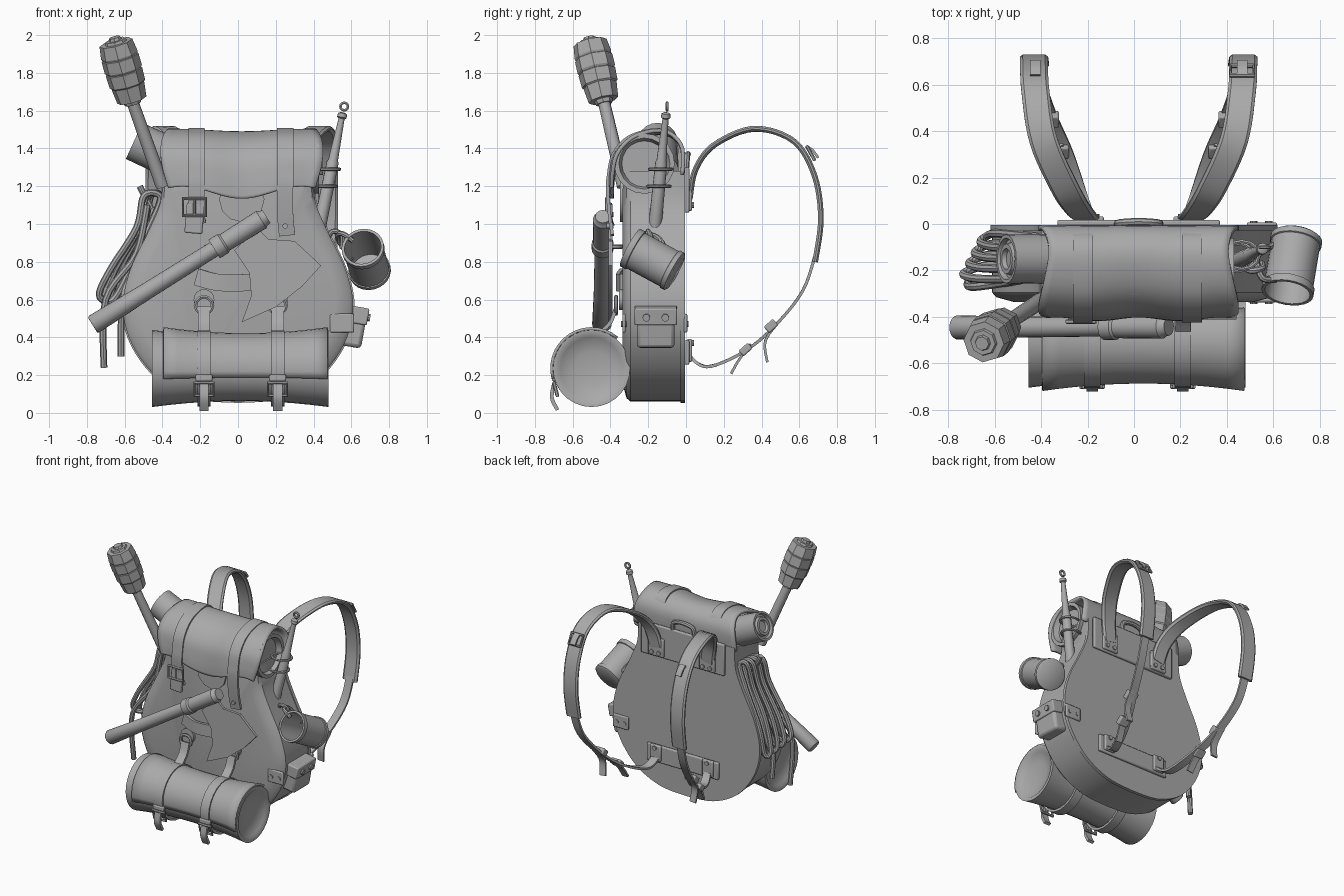
import bpy, bmesh, math
from mathutils import Vector as V, Matrix, Euler

if "Cube" in bpy.data.objects:
    bpy.data.objects.remove(bpy.data.objects["Cube"], do_unlink=True)

grey = bpy.data.materials.new("plain grey")
grey.use_nodes = True
grey.diffuse_color = (0.4, 0.4, 0.4, 1)
grey.node_tree.nodes["Principled BSDF"].inputs["Base Color"].default_value = (0.4, 0.4, 0.4, 1)


def build(name, verts, faces, angle=35):
    """Mesh object with outward normals and sharp edges kept."""
    bm = bmesh.new()
    vs = [bm.verts.new(v) for v in verts]
    for f in faces:
        bm.faces.new([vs[i] for i in f])
    bmesh.ops.remove_doubles(bm, verts=bm.verts, dist=1e-5)
    bmesh.ops.recalc_face_normals(bm, faces=bm.faces)
    me = bpy.data.meshes.new(name)
    bm.to_mesh(me)
    bm.free()
    me.materials.append(grey)
    me.shade_smooth()
    me.set_sharp_from_angle(angle=math.radians(angle))
    ob = bpy.data.objects.new(name, me)
    bpy.context.collection.objects.link(ob)
    return ob


def spline(pts, steps=6, closed=False):
    """Smooth path through the points."""
    p, n, out = [V(q) for q in pts], len(pts), []
    at = (lambda i: p[i % n]) if closed else (lambda i: p[min(max(i, 0), n - 1)])
    for i in range(n if closed else n - 1):
        a, b, c, d = (at(i + k) for k in (-1, 0, 1, 2))
        for s in range(steps):
            t = s / steps
            out.append(b + (c - a) * t / 2 + (a - b * 2.5 + c * 2 - d / 2) * t**2
                       + ((b - c) * 3 + d - a) * t**3 / 2)
    return out if closed else out + [p[-1]]


def rings_to_faces(n, k, closed):
    f = [(i * k + j, i * k + (j + 1) % k, (i + 1) % n * k + (j + 1) % k, (i + 1) % n * k + j)
         for i in range(n if closed else n - 1) for j in range(k)]
    return f if closed else f + [tuple(range(k)), tuple(range((n - 1) * k, n * k))]


def sweep(name, pts, section, side=(1, 0, 0), closed=False, steps=6, taper=None):
    path = spline(pts, steps, closed) if steps > 1 else [V(p) for p in pts]
    n, verts = len(path), []
    for i, p in enumerate(path):
        if closed:
            t = path[(i + 1) % n] - path[i - 1]
        else:
            t = path[min(i + 1, n - 1)] - path[max(i - 1, 0)]
        up = t.cross(V(side)).normalized()
        s = up.cross(t).normalized()
        w = taper(i / (n - 1)) if taper else 1
        verts += [p + s * u * w + up * v for u, v in section]
    return build(name, verts, rings_to_faces(n, len(section), closed))


def strap(name, pts, width, thick=0.02, **kw):
    w, h = width / 2, thick / 2
    return sweep(name, pts, [(-w, -h), (w, -h), (w, h), (-w, h)], **kw)


def tube(name, pts, r, sides=8, **kw):
    ring = [(r * math.cos(j * math.tau / sides), r * math.sin(j * math.tau / sides)) for j in range(sides)]
    return sweep(name, pts, ring, **kw)


def sheet(name, rows, cols, point, thick):
    """Thickened cloth; point takes t from 0 to 1 and u from -1 to 1."""
    k = cols + 1
    verts = [point(i / rows, j / cols * 2 - 1) for i in range(rows + 1) for j in range(k)]
    faces = [(i * k + j, i * k + j + 1, i * k + k + j + 1, i * k + k + j) for i in range(rows) for j in range(cols)]
    solid = build(name, verts, faces, 60).modifiers.new("cloth", 'SOLIDIFY')
    solid.thickness, solid.offset = thick, 0


def lathe(name, a, b, profile, sides=20, angle=35):
    """Turn (fraction along a-b, radius) pairs about the axis a-b."""
    a, b = V(a), V(b)
    q = (b - a).to_track_quat('Z', 'Y')
    verts = [a.lerp(b, t) + q @ V((r * math.cos(j * math.tau / sides), r * math.sin(j * math.tau / sides), 0))
             for t, r in profile for j in range(sides)]
    return build(name, verts, rings_to_faces(len(profile), sides, False), angle)


def rod(name, a, b, r, r2=None, sides=16):
    return lathe(name, a, b, [(0, r), (1, r2 or r)], sides)


def box(name, centre, size, rot=(0, 0, 0), bevel=0.008):
    m = Matrix.Translation(centre) @ Euler([math.radians(d) for d in rot]).to_matrix().to_4x4()
    verts = [m @ V((x * size[0] / 2, y * size[1] / 2, z * size[2] / 2))
             for x in (-1, 1) for y in (-1, 1) for z in (-1, 1)]
    ob = build(name, verts, [(0, 1, 3, 2), (4, 5, 7, 6), (0, 1, 5, 4), (2, 3, 7, 6), (0, 2, 6, 4), (1, 3, 7, 5)])
    b = ob.modifiers.new("soft edge", 'BEVEL')
    b.width, b.segments = bevel, 2


def slab(name, outline, layers):
    """Flat x-z outline stacked along y as (y, scale) layers."""
    verts = [(x * s, y, 0.67 + (z - 0.67) * s) for y, s in layers for x, z in outline]
    build(name, verts, rings_to_faces(len(layers), len(outline), False))


def buckle(name, c, w, h, tilt=0):
    ca, sa = math.cos(math.radians(tilt)), math.sin(math.radians(tilt))
    pts = [V(c) + V((x * w / 2, sa * z * h / 2, ca * z * h / 2)) for x, z in ((-1, -1), (1, -1), (1, 1), (-1, 1))]
    tube(name, pts, 0.01, 6, side=(0, 1, 0.1), closed=True, steps=1)
    tube(name + "_prong", [(pts[0] + pts[1]) / 2, (pts[2] + pts[3]) / 2], 0.007, 6, steps=1)


circle = [(math.cos(a * math.pi / 6), math.sin(a * math.pi / 6)) for a in range(12)]

# Pear-shaped pack body with a welted back panel and softly raised front
half = [(0, 0.06, 0), (0.22, 0.08, 0), (0.42, 0.18, 0), (0.56, 0.36, 0), (0.61, 0.56, 0), (0.57, 0.76, 0),
        (0.47, 0.97, 0), (0.41, 1.12, 0), (0.4, 1.28, 0)]
right = [(p.x, p.y) for p in spline(half, 5)]
pear = right + [(-x, z) for x, z in reversed(right[1:])]
slab("pack_body", pear, [(-0.025, 1), (-0.295, 1), (-0.315, 0.97), (-0.335, 0.85)])
slab("back_panel", pear, [(-0.03, 1.012), (-0.005, 1.012)])
strap("front_fold", [(-0.22, -0.34, 0.72), (-0.1, -0.36, 0.69), (0.07, -0.34, 0.69)], 0.09, side=(0, 0, 1))
slab("front_tongue", [(0.02 + 0.12 * c, 1.13 + 0.12 * s) for c, s in circle], [(-0.325, 1), (-0.35, 1)])

# Top roll, drooping cover and closing straps
lathe("top_roll", (-0.37, -0.22, 1.32), (0.43, -0.22, 1.32),
      [(0.02, 0.0), (0.02, 0.12), (0, 0.15), (0.5, 0.14), (1, 0.16), (1, 0.135), (0.95, 0.12), (0.95, 0.0)])
over = [(-0.02, 1.26), (-0.02, 1.4), (-0.08, 1.475), (-0.17, 1.49), (-0.29, 1.45), (-0.37, 1.36), (-0.395, 1.25), (-0.4, 1.17)]
arc = spline([(0, y, z) for y, z in over], 4)


def drape(t, u):
    p = arc[round(t * (len(arc) - 1))]
    return (0.02 + u * 0.435 * (0.94 + 0.05 * math.cos(t * 9)), p.y + 0.008 * t * math.cos(u * 7),
            p.z - 0.03 * t * t * math.cos(u * 4) - 0.006 * (1 - u * u))


sheet("top_cover", len(arc) - 1, 24, drape, 0.02)
for x, end, nm in ((-0.22, 1.0, "right"), (0.25, 0.94, "left")):
    path = [(x, y - 0.015 * (z < 1.46), z + 0.008) for y, z in over] + [(x, -0.405, 1.05), (x + 0.01, -0.39, end)]
    strap("cover_strap_" + nm, path, 0.085, 0.018)
    rod("cover_stud_" + nm, (x, -0.385, end + 0.05), (x, -0.42, end + 0.05), 0.014)
box("clasp_plate", (-0.23, -0.405, 1.03), (0.095, 0.03, 0.16), (0, 5, 0))
buckle("clasp_frame", (-0.23, -0.42, 1.09), 0.12, 0.09)
lathe("side_roll", (-0.55, -0.15, 1.44), (-0.2, -0.15, 1.28),
      [(0.05, 0.0), (0.05, 0.04), (0, 0.045), (0, 0.065), (0.06, 0.07), (0.06, 0.085), (0, 0.09), (0, 0.105), (1, 0.11)])

# Mallet: handle and banded eight-sided head
top, neck, foot = V((-0.655, -0.515, 1.99)), V((-0.56, -0.435, 1.65)), V((-0.4, -0.33, 1.2))
rod("mallet_handle", foot, neck, 0.036, 0.032, 12)
lathe("mallet_head", neck, top,
      [(-0.04, 0.045), (0.02, 0.05), (0.02, 0.08), (0.25, 0.09), (0.27, 0.097), (0.46, 0.1),
       (0.47, 0.095), (0.5, 0.102), (0.68, 0.101), (0.69, 0.096), (0.72, 0.1), (0.91, 0.09), (0.91, 0.06),
       (0.95, 0.055), (0.95, 0.035), (0.995, 0.03)], 8, 25)

# Slim rod with a ring on top, held by loops
lo, hi = V((0.42, -0.17, 0.93)), V((0.555, -0.105, 1.59))
lathe("side_rod", lo, hi, [(0, 0.036), (0.6, 0.032), (0.62, 0.026), (0.95, 0.016), (0.96, 0.026), (0.99, 0.024), (1, 0.012)], 12)
tube("rod_ring", [(0.562 + 0.02 * c, -0.1, 1.622 + 0.02 * s) for c, s in circle], 0.008, 6, side=(0, 1, 0), closed=True, steps=1)
for z in (1.2, 1.29):
    c = lo.lerp(hi, (z - lo.z) / (hi.z - lo.z))
    tube("rod_loop", [(c.x - 0.03 + 0.075 * a, c.y + 0.06 * s, z) for a, s in circle], 0.009, 6, side=(0, 0, 1), closed=True, steps=1)

# Axe: long handle, collar and fan-shaped blade
butt, tip = V((-0.77, -0.445, 0.465)), V((0.15, -0.44, 1.04))
lathe("axe_handle", butt, tip, [(0, 0.045), (0.01, 0.052), (0.3, 0.045), (0.7, 0.042), (0.7, 0.058), (0.75, 0.058),
                               (0.76, 0.05), (0.97, 0.053), (0.98, 0.045), (1, 0.04)])
edge = [(0.1, 0.98), (0.16, 0.92), (0.3, 0.91), (0.44, 0.78), (0.34, 0.67), (0.2, 0.56), (0.02, 0.48),
        (0.07, 0.62), (0.06, 0.74), (-0.02, 0.86)]
slab("axe_blade", edge, [(-0.41, 1), (-0.39, 1)])
tube("axe_ring", [(-0.12 + 0.05 * c, -0.4 + 0.06 * s, 0.88) for c, s in circle], 0.012, 6, side=(0, 0, 1), closed=True, steps=1)

# Tin cup hung on the left
mouth, base = V((0.66, -0.295, 0.875)), V((0.7, -0.055, 0.745))
lathe("cup", base, mouth, [(0, 0), (0, 0.1), (0.03, 0.112), (0.12, 0.112), (0.13, 0.106), (0.87, 0.106), (0.88, 0.113),
                           (1, 0.113), (1, 0.098), (0.08, 0.095), (0.08, 0)], 24)
tube("cup_handle", [(0.61, -0.24, 0.91), (0.55, -0.23, 0.95), (0.53, -0.14, 0.92), (0.6, -0.09, 0.81)], 0.014, side=(0, 0, 1))
tube("cup_hook", [(0.46, -0.17, 0.9), (0.5, -0.2, 0.96), (0.55, -0.19, 0.94), (0.55, -0.17, 0.87)], 0.014, side=(0, 1, 0))

# Side pocket with riveted tab
box("side_pocket", (0.605, -0.16, 0.455), (0.13, 0.2, 0.21), (0, 10, 0), 0.02)
box("pocket_flap", (0.615, -0.16, 0.52), (0.15, 0.225, 0.09), (0, 10, 0))
for y in (-0.328, -0.002):
    box("pocket_tab", (0.55, y, 0.475), (0.13, 0.018, 0.1))
    for x in (0.515, 0.58):
        rod("pocket_rivet", (x, y - 0.016, 0.47), (x, y + 0.014, 0.47), 0.016, sides=10)
for y in (-0.21, -0.11):
    rod("flap_rivet", (0.66, y, 0.51), (0.7, y, 0.503), 0.02, sides=10)

# Rope coil on the right
rod("rope_peg", (-0.46, -0.16, 1.08), (-0.52, -0.16, 1.2), 0.018, sides=10)
for i in range(4):
    y, d = -0.08 - 0.045 * i, 0.025 * i
    tube("rope_loop", [(-0.46 - d / 2, y, 1.15), (-0.5 - d / 2, y - 0.02, 0.98), (-0.6 - d, y - 0.02, 0.76), (-0.66 - d, y, 0.55 + d),
                       (-0.63 - d / 2, y + 0.03, 0.52 + d), (-0.59, y + 0.04, 0.72), (-0.47, y + 0.03, 0.98), (-0.41, y + 0.02, 1.14)],
         0.018, side=(0, 1, 0), closed=True)
for d, z in ((0, 0.3), (0.09, 0.24)):
    tube("rope_tail", [(-0.48, -0.15 - d, 1.1), (-0.54, -0.16 - d, 0.84), (-0.61 - d, -0.18 - d, 0.6), (-0.62 - d, -0.15 - d, z)],
         0.018, side=(0, 1, 0))

# Lower bedroll: waisted roll with dished ends, overlapping sheet and straps
cy, cz, cx, reach = -0.5, 0.235, 0.013, 0.467
waist = lambda u: 0.172 + 0.032 * u * u
lathe("bedroll", (cx - reach, cy, cz), (cx + reach, cy, cz),
      [(0.04, 0), (0.035, 0.09), (0.015, 0.165), (0, 0.18)] + [((u + 5) / 10, waist(u / 5)) for u in range(-5, 6)]
      + [(1, 0.18), (0.985, 0.165), (0.965, 0.09), (0.96, 0)], 28, 50)


def wrap(t, u):
    a, r = math.radians(50 + 145 * t), waist(u) + 0.008
    return (0.04 + u * 0.435, cy + r * math.cos(a), cz + r * math.sin(a))


sheet("bedroll_sheet", 14, 12, wrap, 0.014)
for x in (-0.18, 0.21):
    strap("bedroll_strap", [(x, cy + 0.197 * c, cz + 0.193 * s) for c, s in circle], 0.07, 0.018, closed=True, steps=2)
    box("strap_keeper", (x, -0.695, 0.185), (0.09, 0.03, 0.035))
    buckle("bedroll_buckle", (x, -0.69, 0.125), 0.1, 0.07, -15)
    strap("strap_tail", [(x, -0.7, 0.15), (x, -0.71, 0.08), (x, -0.68, 0.015)], 0.05)
    strap("hanger_strap", [(x, -0.46, 0.42), (x, -0.4, 0.48), (x, -0.37, 0.56)], 0.065)
    tube("hanger_ring", [(x + 0.045 * c, -0.37, 0.57 + 0.045 * s) for c, s in circle], 0.011, 6, side=(0, 1, 0), closed=True, steps=1)
    rod("hanger_stud", (x, -0.32, 0.6), (x, -0.355, 0.6), 0.055)

# Back plates and carrying handle
box("upper_plate", (0.02, 0.005, 1.18), (0.7, 0.025, 0.24))
box("lower_plate", (0.02, 0.005, 0.32), (0.6, 0.025, 0.13))
tube("carry_handle", [(-0.07, 0.0, 1.28), (-0.06, 0.005, 1.35), (0.02, 0.01, 1.37), (0.1, 0.005, 1.35), (0.11, 0.0, 1.28)], 0.016, side=(0, 1, 0))

# Shoulder straps: padded upper part, narrow lower part, loose tails and tabs
pad = [(-0.06, -0.005), (-0.048, -0.014), (0.048, -0.014), (0.06, -0.005), (0.06, 0.005), (0.045, 0.016), (-0.045, 0.016), (-0.06, 0.005)]
for s in (-1, 1):
    flip = lambda pts: [(0.02 + s * (x - 0.02), y, z) for x, y, z in pts]
    sweep("shoulder_pad", flip([(0.235, 0.02, 1.14), (0.27, 0.05, 1.29), (0.335, 0.15, 1.42), (0.43, 0.36, 1.505), (0.464, 0.57, 1.44),
                                (0.47, 0.68, 1.26), (0.47, 0.715, 1.03), (0.465, 0.685, 0.8)]),
          pad, taper=lambda t: 0.95 + 0.05 * min(1, t * 4))
    strap("shoulder_strap", flip([(0.47, 0.695, 0.88), (0.455, 0.62, 0.65), (0.4, 0.46, 0.45), (0.33, 0.3, 0.32),
                                  (0.27, 0.12, 0.245), (0.24, 0.03, 0.29), (0.24, 0.02, 0.35)]), 0.06, 0.016)
    strap("upper_tail", flip([(0.42, 0.49, 0.48), (0.41, 0.42, 0.38), (0.4, 0.43, 0.27)]), 0.05, 0.014)
    strap("lower_tail", flip([(0.37, 0.34, 0.36), (0.35, 0.28, 0.28), (0.34, 0.24, 0.21)]), 0.05, 0.014)
    strap("pad_tail", flip([(0.465, 0.64, 1.41), (0.465, 0.67, 1.39), (0.465, 0.7, 1.35)]), 0.045, 0.014)
    for nm, c, size in (("shoulder_keeper", (0.405, 0.45, 0.46), (0.085, 0.065, 0.045)),
                        ("shoulder_slider", (0.36, 0.315, 0.335), (0.08, 0.065, 0.04))):
        box(nm, flip([c])[0], size, (42, 0, 0))
    top_x, low_x = flip([(0.235, 0, 0), (0.24, 0, 0)])
    box("upper_tab", (top_x[0], 0.018, 1.14), (0.13, 0.03, 0.14))
    box("lower_tab", (low_x[0], 0.018, 0.33), (0.09, 0.03, 0.12))
    for x, z in ((top_x[0] - 0.03, 1.1), (top_x[0] + 0.03, 1.1), (low_x[0], 0.37)):
        rod("tab_rivet", (x, 0.02, z), (x, 0.042, z), 0.016, sides=10)
buckle("pad_buckle", (0.465, 0.66, 1.375), 0.1, 0.08, -30)
